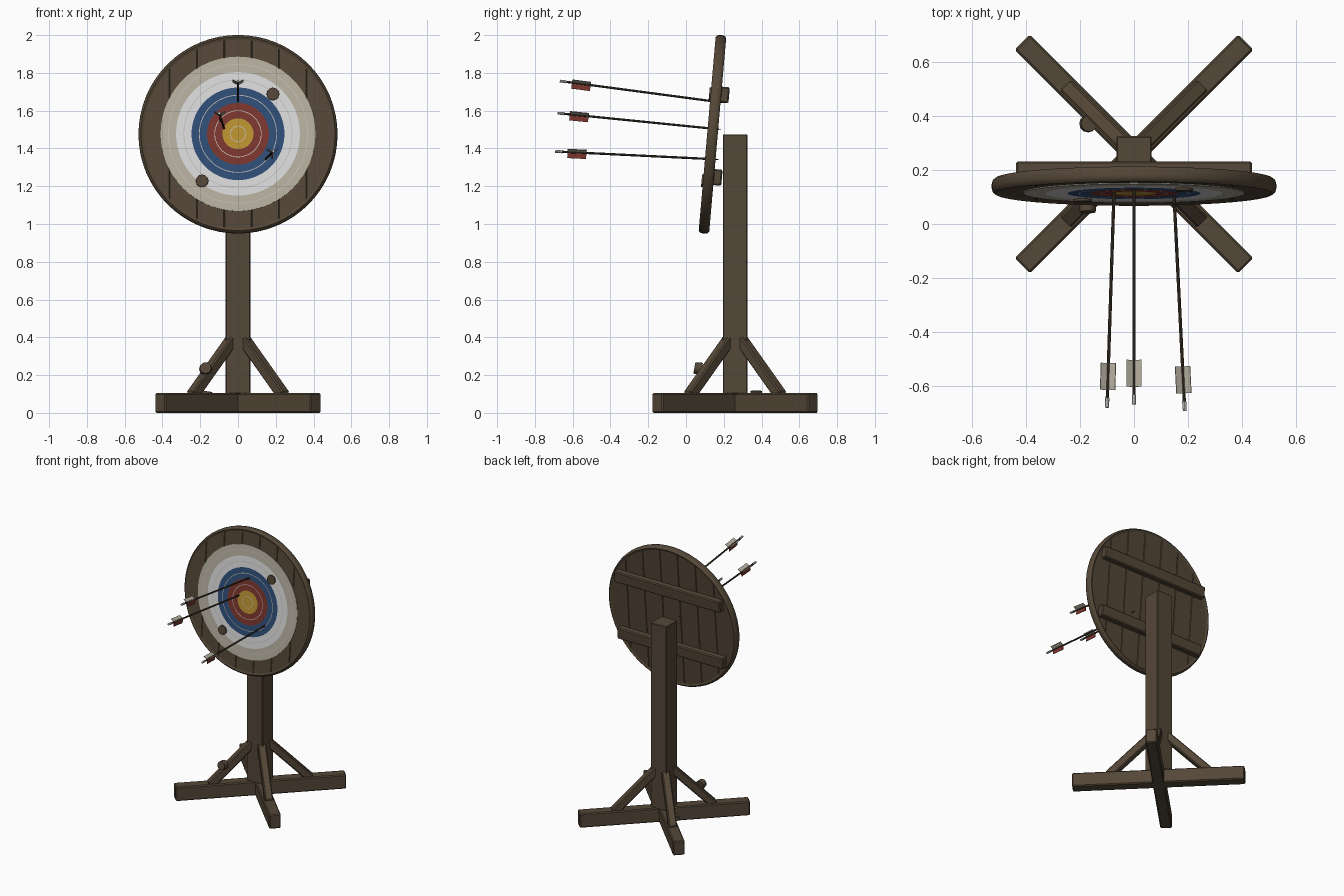
import bpy, bmesh, math
from mathutils import Matrix, Vector

if "Cube" in bpy.data.objects:
    bpy.data.objects.remove(bpy.data.objects["Cube"])


def material(name, r, g, b):
    def lin(c):
        c /= 255
        return c / 12.92 if c <= 0.04045 else ((c + 0.055) / 1.055) ** 2.4
    m = bpy.data.materials.new(name)
    m.diffuse_color = (lin(r), lin(g), lin(b), 1)
    m.use_nodes = True
    m.node_tree.nodes["Principled BSDF"].inputs["Base Color"].default_value = m.diffuse_color
    return m


WOOD = material("brown wood", 84, 71, 55)
SHAFT = material("dark shaft wood", 66, 56, 45)
CREAM = material("cream paint", 182, 176, 160)
WHITE = material("white paint", 220, 220, 220)
BLUE = material("blue paint", 46, 78, 120)
RED = material("red paint", 125, 54, 46)
YELLOW = material("yellow paint", 190, 148, 50)
LINE = material("pale ring line", 196, 192, 182)

POST_Y = 0.26
BOARD = Matrix.Translation((0, 0.14, 1.475)) @ Matrix.Rotation(math.radians(-5), 4, 'X')


def finish(name, bm, mats, matrix=Matrix(), smooth=False):
    bmesh.ops.recalc_face_normals(bm, faces=bm.faces)
    mesh = bpy.data.meshes.new(name)
    bm.to_mesh(mesh)
    bm.free()
    mesh.transform(matrix)
    for m in mats:
        mesh.materials.append(m)
    ob = bpy.data.objects.new(name, mesh)
    bpy.context.collection.objects.link(ob)
    if smooth:
        bpy.ops.object.select_all(action='DESELECT')
        ob.select_set(True)
        bpy.context.view_layer.objects.active = ob
        bpy.ops.object.shade_smooth_by_angle(angle=math.radians(40))
    return ob


def box(name, size, matrix, mat=WOOD, bevel=0.007):
    bm = bmesh.new()
    bmesh.ops.create_cube(bm, size=1)
    bmesh.ops.scale(bm, vec=size, verts=bm.verts)
    if bevel:
        bmesh.ops.bevel(bm, geom=bm.edges[:], offset=bevel, segments=1, affect='EDGES')
    return finish(name, bm, [mat], matrix)


def cylinder(name, r1, r2, depth, matrix, mat, sides=12, smooth=True):
    bm = bmesh.new()
    bmesh.ops.create_cone(bm, cap_ends=True, segments=sides, radius1=r1, radius2=r2, depth=depth)
    return finish(name, bm, [mat], matrix, smooth)


def lathe(name, profile, mats, indices, matrix, sides=64, smooth=False):
    """Turn a closed (radius, y) profile round the y axis, one material per profile edge."""
    bm = bmesh.new()
    rings = []
    for r, y in profile:
        rings.append([bm.verts.new((r * math.cos(2 * math.pi * i / sides), y,
                                    r * math.sin(2 * math.pi * i / sides))) for i in range(sides)])
    for k, a in enumerate(rings):
        b = rings[(k + 1) % len(rings)]
        for i in range(sides):
            j = (i + 1) % sides
            bm.faces.new((a[i], a[j], b[j], b[i])).material_index = indices[k]
    bmesh.ops.remove_doubles(bm, verts=bm.verts, dist=1e-5)
    return finish(name, bm, mats, matrix, smooth)


# Crossed base beams, upright post and four diagonal braces
for name, a in (("base_beam_a", 45), ("base_beam_b", -45)):
    box(name, (1.17, 0.08, 0.105),
        Matrix.Translation((0, POST_Y, 0.0525)) @ Matrix.Rotation(math.radians(a), 4, 'Z'))
box("post", (0.13, 0.13, 1.375), Matrix.Translation((0, POST_Y, 0.7875)), bevel=0.004)
for i in range(4):
    turn = Matrix.Translation((0, POST_Y, 0)) @ Matrix.Rotation(math.radians(45 + 90 * i), 4, 'Z')
    box(f"brace_{i + 1}", (0.42, 0.056, 0.056),
        turn @ Matrix.Translation((0.194, 0, 0.24)) @ Matrix.Rotation(math.radians(45), 4, 'Y'))

# Knots on the front left brace and the back left beam
cylinder("brace_knot", 0.034, 0.03, 0.04,
         Matrix.Translation((-0.172, 0.064, 0.235)) @ Matrix.Rotation(math.radians(80), 4, 'X'), WOOD)
cylinder("beam_knot", 0.033, 0.03, 0.03,
         Matrix.Translation((-0.168, 0.372, 0.1)) @ Matrix.Rotation(math.radians(8), 4, 'Y'), WOOD)

# Seven vertical planks trimmed to a circle, with chamfered seams
W, R, HALF = 0.145, 0.5075, 0.023
for k in range(7):
    x0 = max(-0.505, (k - 3.5) * W)
    x1 = min(0.505, (k - 2.5) * W)
    xs = [x0 + (x1 - x0) * i / 12 for i in range(13)]
    outline = [(x, math.sqrt(R * R - x * x)) for x in xs]
    outline += [(x, -z) for x, z in reversed(outline)]
    bm = bmesh.new()
    face = bm.faces.new([bm.verts.new((x, -HALF, z)) for x, z in outline])
    ext = bmesh.ops.extrude_face_region(bm, geom=[face])
    bmesh.ops.translate(bm, vec=(0, 2 * HALF, 0),
                        verts=[v for v in ext["geom"] if isinstance(v, bmesh.types.BMVert)])
    seams = [e for e in bm.edges
             if abs(e.verts[0].co.x - e.verts[1].co.x) < 1e-5
             and abs(e.verts[0].co.z - e.verts[1].co.z) > 0.01]
    bmesh.ops.bevel(bm, geom=seams, offset=0.003, segments=1, affect='EDGES')
    finish(f"plank_{k + 1}", bm, [WOOD], BOARD)

# Rounded rim round the planks
rim = [(0.5, -0.023), (0.514, -0.028), (0.524, -0.02), (0.527, -0.008),
       (0.527, 0.008), (0.524, 0.02), (0.514, 0.028), (0.5, 0.023)]
lathe("rim", rim, [WOOD], [0] * len(rim), BOARD, smooth=True)

# Painted face: five colour bands, each split by a thin pale line
profile, bands = [(0, -0.027)], []
for i in range(5):
    mid = 0.041 + 0.082 * i
    profile += [(mid - 0.002, -0.027), (mid + 0.002, -0.027), (mid + 0.041, -0.027)]
    bands += [i, 5, i]
profile += [(0.41, -0.0225), (0, -0.0225)]
bands += [4, 4, 4]
lathe("target_face", profile, [YELLOW, RED, BLUE, WHITE, CREAM, LINE], bands, BOARD)

# Knots on the face and battens across the back
for name, x, z in (("face_knot_right", 0.185, 0.212), ("face_knot_left", -0.19, -0.25)):
    cylinder(name, 0.035, 0.033, 0.018,
             BOARD @ Matrix.Translation((x, -0.027, z)) @ Matrix.Rotation(math.radians(90), 4, 'X'), WOOD)
for name, z in (("upper_batten", 0.213), ("lower_batten", -0.225)):
    box(name, (0.875, 0.048, 0.085), BOARD @ Matrix.Translation((0, 0.046, z)))

# Arrows: shaft, point, nock and three vanes; local z runs from nock to point
LENGTH = 0.87
arrows = [((0, -0.668, 1.757), (0, 0.125, 1.652)),
          ((-0.1, -0.68, 1.587), (-0.074, 0.12, 1.507)),
          ((0.188, -0.692, 1.384), (0.148, 0.11, 1.345))]
for n, (tail, hit) in enumerate(arrows, 1):
    d = (Vector(hit) - Vector(tail)).normalized()
    side = d.cross(Vector((0, 0, 1))).normalized()
    up = side.cross(d)
    m = Matrix((side, up, -d)).transposed().to_4x4()
    m = Matrix.Translation(tail) @ m @ Matrix.Diagonal((1, 1, -1, 1))
    m = Matrix.Translation(tail) @ Matrix((side, -up, d)).transposed().to_4x4()
    cylinder(f"arrow_{n}_shaft", 0.006, 0.006, LENGTH - 0.05,
             m @ Matrix.Translation((0, 0, LENGTH / 2 - 0.005)), SHAFT, 8)
    cylinder(f"arrow_{n}_point", 0.007, 0.001, 0.04,
             m @ Matrix.Translation((0, 0, LENGTH - 0.02)), SHAFT, 8)
    cylinder(f"arrow_{n}_nock", 0.007, 0.008, 0.035,
             m @ Matrix.Translation((0, 0, 0.0175)), WHITE, 8)
    # local +y points down, so the first vane is the red one underneath
    for v in range(3):
        box(f"arrow_{n}_vane_{v + 1}", (0.003, 0.028, 0.1),
            m @ Matrix.Rotation(math.radians(120 * v), 4, 'Z') @ Matrix.Translation((0, 0.018, 0.115)),
            CREAM if v else RED, bevel=0)
